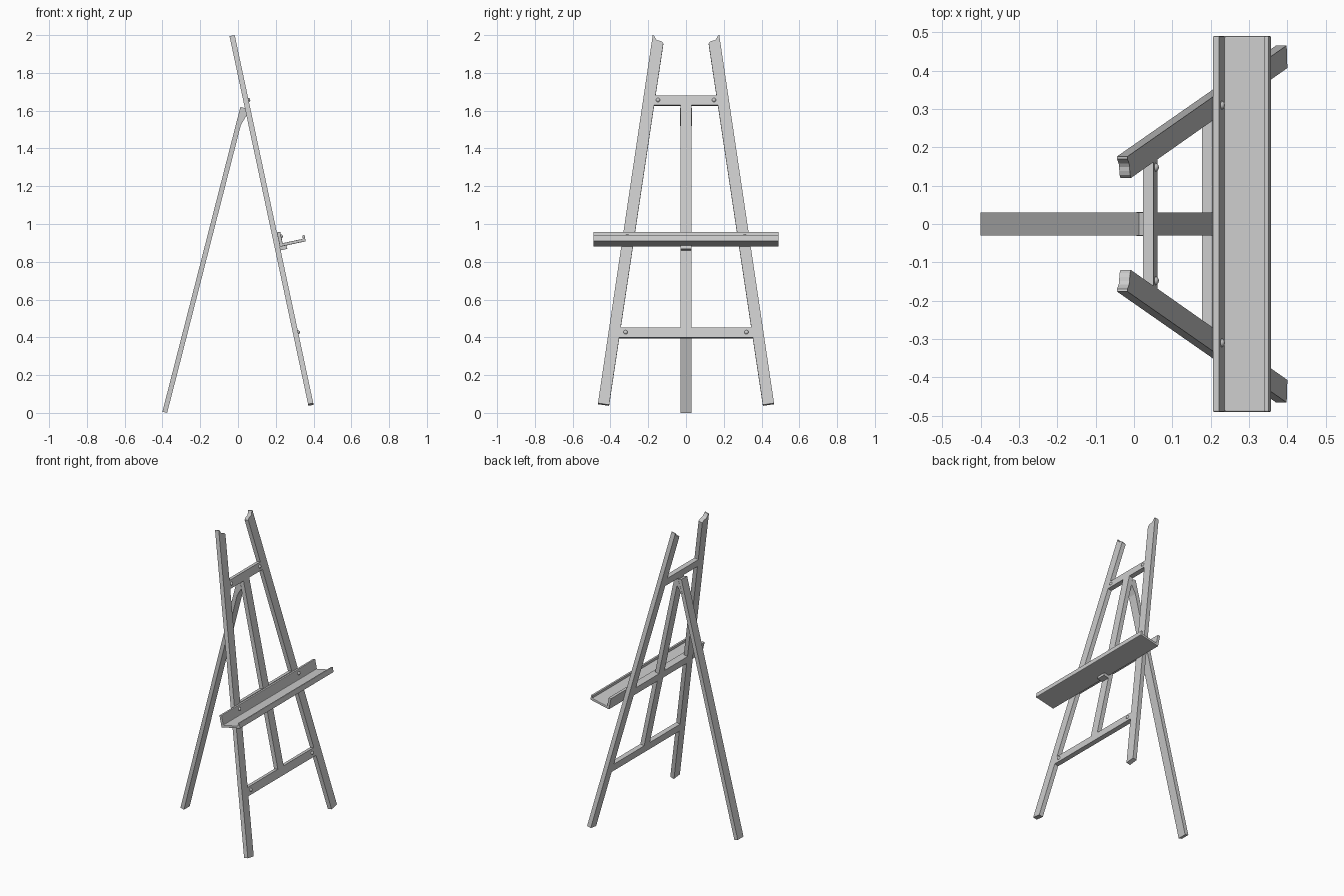
import bpy, bmesh, math
from mathutils import Matrix, Vector

if "Cube" in bpy.data.objects:
    bpy.data.objects.remove(bpy.data.objects["Cube"])

# Leaning frame axes: across, up the slope, and out of its face
S, C = 0.2088, 0.978
ORIGIN = Vector((0.386, 0, 0.043))
ACROSS, UP, OUT = Vector((0, 1, 0)), Vector((-S, 0, C)), Vector((C, 0, S))
T = 0.014  # half thickness of the frame boards


def axes(x, y, origin):
    m = Matrix((x, y, x.cross(y))).transposed().to_4x4()
    m.translation = origin
    return m


FRAME = axes(ACROSS, UP, ORIGIN)
TRAY = axes(OUT, UP, ORIGIN)
SIDE = axes(Vector((1, 0, 0)), Vector((0, 0, 1)), Vector((0, 0, 0)))


def prism(name, pts, lo, hi, matrix, bevel=0.0):
    bm = bmesh.new()
    face = bm.faces.new([bm.verts.new((x, y, lo)) for x, y in pts])
    ext = bmesh.ops.extrude_face_region(bm, geom=[face])
    moved = [v for v in ext["geom"] if isinstance(v, bmesh.types.BMVert)]
    bmesh.ops.translate(bm, vec=(0, 0, hi - lo), verts=moved)
    bmesh.ops.recalc_face_normals(bm, faces=bm.faces)
    mesh = bpy.data.meshes.new(name)
    bm.to_mesh(mesh)
    bm.free()
    ob = bpy.data.objects.new(name, mesh)
    ob.matrix_world = matrix
    bpy.context.collection.objects.link(ob)
    if bevel:
        mod = ob.modifiers.new("bevel", "BEVEL")
        mod.width, mod.segments = bevel, 2
    return ob


def rect(x0, x1, y0, y1):
    return [(x0, y0), (x1, y0), (x1, y1), (x0, y1)]


def inner(v):
    return 0.407 - 0.1465 * v


def rail(name, v0, v1):
    a, b = inner(v0), inner(v1)
    prism(name, [(-a, v0), (a, v0), (b, v1), (-b, v1)], -T, T, FRAME)


def bolt(name, u, v, w, r=0.011, h=0.009):
    # Domed bolt head
    bm = bmesh.new()
    bmesh.ops.create_uvsphere(bm, u_segments=16, v_segments=10, radius=1)
    bmesh.ops.bisect_plane(bm, geom=bm.verts[:] + bm.edges[:] + bm.faces[:],
                           plane_co=(0, 0, 0), plane_no=(0, 0, -1), clear_outer=True)
    bmesh.ops.scale(bm, vec=(r, r, h), verts=bm.verts)
    for f in bm.faces:
        f.smooth = True
    mesh = bpy.data.meshes.new(name)
    bm.to_mesh(mesh)
    bm.free()
    ob = bpy.data.objects.new(name, mesh)
    ob.matrix_world = FRAME @ Matrix.Translation((u, v, w))
    bpy.context.collection.objects.link(ob)


# Splayed front legs with a curved notch at the top
leg = [(0.466, 0.006), (0.407, -0.003), (0.120, 1.953), (0.128, 1.963), (0.138, 1.967),
       (0.149, 1.969), (0.158, 1.975), (0.164, 1.985), (0.170, 1.997), (0.176, 1.998)]
for side, label in ((1, "right"), (-1, "left")):
    prism("front_leg_" + label, [(u * side, v) for u, v in leg], -T, T, FRAME)
    bolt("lower_bolt_" + label, 0.32 * side, 0.390, T)
    bolt("upper_bolt_" + label, 0.148 * side, 1.647, T)
    bolt("tray_bolt_" + label, 0.31 * side, 0.905, 0.032)

# Cross rails and centre post
rail("lower_rail", 0.362, 0.415)
rail("tray_rail", 0.880, 0.932)
rail("upper_rail", 1.620, 1.672)
prism("centre_post", rect(-0.03, 0.03, 0.415, 1.620), -T, T, FRAME)

# Canvas tray with back plate and front lip, and the block below it
tray = [(0.014, 0.852), (0.154, 0.852), (0.154, 0.886), (0.142, 0.886),
        (0.142, 0.868), (0.032, 0.868), (0.032, 0.930), (0.014, 0.930)]
prism("canvas_tray", tray, -0.49, 0.49, TRAY, 0.003)
prism("tray_block", rect(0.014, 0.050, 0.833, 0.852), -0.03, 0.03, TRAY)

# Rear leg and hinge wedge
d, n = Vector((0.248, 0.969)), Vector((0.969, -0.248))
foot = Vector((-0.375, 0.0))
back = foot - n * 0.026
prism("rear_leg", [foot, foot + d * 1.665, back + d * 1.665, back], -0.03, 0.03, SIDE)
prism("hinge_wedge", [(0.036, 1.613), (0.048, 1.580), (0.012, 1.518), (0.006, 1.530)],
      -0.031, 0.031, SIDE)
